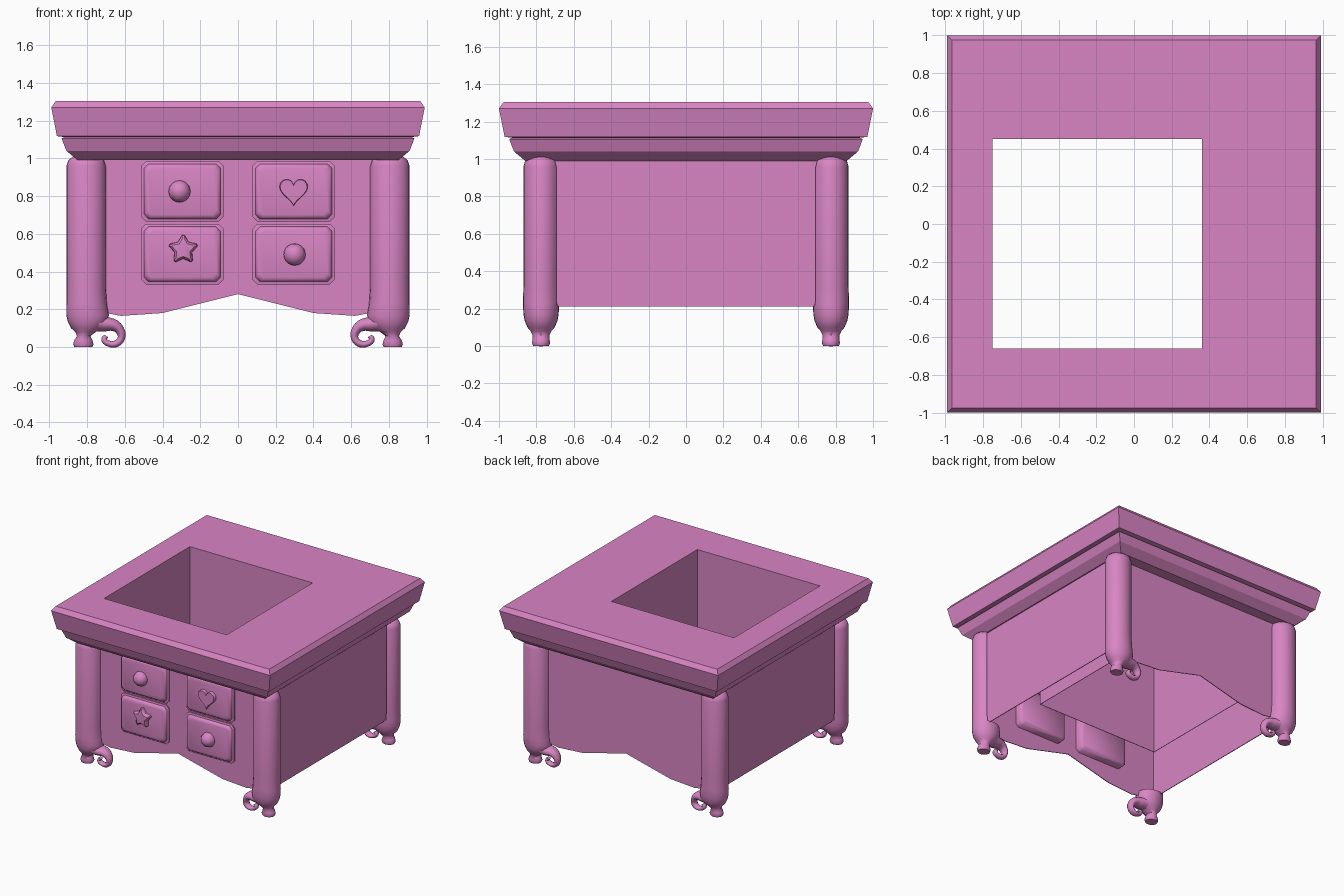
import bpy, bmesh, math
from mathutils import Vector

if "Cube" in bpy.data.objects:
    bpy.data.objects.remove(bpy.data.objects["Cube"], do_unlink=True)

COLOR = (0.69, 0.235, 0.55, 1)
pink = bpy.data.materials.new("orchid pink")
pink.use_nodes = True
pink.diffuse_color = COLOR
pink.node_tree.nodes["Principled BSDF"].inputs["Base Color"].default_value = COLOR


def activate(ob):
    bpy.ops.object.select_all(action='DESELECT')
    ob.select_set(True)
    bpy.context.view_layer.objects.active = ob


def finish(name, bm, smooth=None):
    bmesh.ops.remove_doubles(bm, verts=bm.verts, dist=0.0001)
    bmesh.ops.recalc_face_normals(bm, faces=bm.faces)
    me = bpy.data.meshes.new(name)
    bm.to_mesh(me)
    bm.free()
    me.materials.append(pink)
    ob = bpy.data.objects.new(name, me)
    bpy.context.collection.objects.link(ob)
    if smooth:
        activate(ob)
        bpy.ops.object.shade_smooth_by_angle(angle=math.radians(smooth))
    return ob


def loft(bm, rings, loop=False):
    """Skin a list of equal point rings; cap the ends unless it loops."""
    rows = [[bm.verts.new(p) for p in ring] for ring in rings]
    n = len(rows[0])
    pairs = list(zip(rows, rows[1:])) + ([(rows[-1], rows[0])] if loop else [])
    for a, b in pairs:
        for i in range(n):
            j = (i + 1) % n
            bm.faces.new((a[i], a[j], b[j], b[i]))
    if not loop:
        bm.faces.new(rows[0])
        bm.faces.new(rows[-1])


def rect(x0, x1, y0, y1, z):
    return [(x0, y0, z), (x1, y0, z), (x1, y1, z), (x0, y1, z)]


# Moulded top with an off-centre open well that hangs below it
PROFILE = [(0.86, 0.99), (0.92, 1.04), (0.945, 1.105), (0.93, 1.113),
           (0.97, 1.118), (1.0, 1.27), (0.975, 1.305)]
rings = [rect(-h + 0.01, h - 0.01, -h, h, z) for h, z in PROFILE]
for grow, z in ((0, 1.305), (0, 0.53), (0.004, 0.53), (0.004, 0.99)):
    rings.append(rect(-0.75 - grow, 0.36 + grow, -0.66 - grow, 0.45 + grow, z))
bm = bmesh.new()
loft(bm, rings, loop=True)
finish("table_top", bm)

# Front and back aprons with a shaped lower edge
WALL_X, WALL_Y, THIN = 0.838, 0.77, 0.003
HALF = [(0, 0.28), (0.2, 0.23), (0.4, 0.18), (0.62, 0.165), (0.7, 0.18), (WALL_X, 0.21)]
for name, y in (("front_apron", -WALL_Y), ("back_apron", WALL_Y)):
    edge = [(-x, z) for x, z in reversed(HALF[1:])] + HALF
    outline = edge + [(WALL_X, 1.0), (-WALL_X, 1.0)]
    bm = bmesh.new()
    loft(bm, [[(x, y + d, z) for x, z in outline] for d in (-THIN, THIN)])
    finish(name, bm)

# Plain side panels
for name, x in (("left_panel", WALL_X), ("right_panel", -WALL_X)):
    bm = bmesh.new()
    loft(bm, [rect(x - THIN, x + THIN, -WALL_Y, WALL_Y, z) for z in (0.21, 1.0)])
    finish(name, bm)

# Legs: z, centre x, x radius, y radius
LEG = [(0, 0.82, 0.048, 0.042), (0.015, 0.82, 0.054, 0.048), (0.035, 0.82, 0.048, 0.046),
       (0.058, 0.818, 0.036, 0.045), (0.08, 0.808, 0.055, 0.056), (0.1, 0.8, 0.085, 0.073),
       (0.135, 0.797, 0.106, 0.088), (0.17, 0.797, 0.113, 0.094), (0.22, 0.802, 0.108, 0.097),
       (0.23, 0.802, 0.107, 0.097), (0.32, 0.805, 0.104, 0.094), (0.96, 0.805, 0.104, 0.094),
       (0.99, 0.805, 0.094, 0.085), (1.01, 0.805, 0.07, 0.065), (1.02, 0.805, 0.035, 0.032)]
# Scroll: x, z, thickness
SCROLL = [(0.78, 0.135, 2.2), (0.71, 0.122, 1.6), (0.66, 0.116, 1.3), (0.627, 0.09, 1.0),
          (0.618, 0.05, 0.8), (0.643, 0.019, 0.75), (0.685, 0.018, 0.65),
          (0.71, 0.04, 0.6), (0.698, 0.058, 0.5)]
SIDES = 24


def leg_ring(z, cx, rx, ry):
    """Ellipse; above the panels' lower edge the part inside the body is cut off."""
    pts = []
    for i in range(SIDES):
        a = math.tau * i / SIDES
        x, y = cx + rx * math.cos(a), 0.775 + ry * math.sin(a)
        if z > 0.225 and x < WALL_X and y < WALL_Y:
            x, y = WALL_X, WALL_Y
        pts.append((x, y, z))
    return pts


for sy, fb in ((-1, "front"), (1, "back")):
    for sx, lr in ((1, "left"), (-1, "right")):
        bm = bmesh.new()
        loft(bm, [[(sx * x, sy * y, z) for x, y, z in leg_ring(*row)] for row in LEG])
        finish(f"{fb}_{lr}_leg", bm, 50)

        cu = bpy.data.curves.new("scroll", 'CURVE')
        cu.dimensions = '3D'
        cu.bevel_depth = 0.026
        cu.bevel_resolution = 3
        cu.resolution_u = 5
        cu.use_fill_caps = True
        sp = cu.splines.new('BEZIER')
        sp.bezier_points.add(len(SCROLL) - 1)
        for p, (x, z, r) in zip(sp.bezier_points, SCROLL):
            p.co = (sx * x, 0, z)
            p.radius = r
            p.handle_left_type = p.handle_right_type = 'AUTO'
        cu.materials.append(pink)
        ob = bpy.data.objects.new(f"{fb}_{lr}_foot_scroll", cu)
        bpy.context.collection.objects.link(ob)
        ob.scale.y = 1.4
        ob.location.y = sy * 0.775
        activate(ob)
        bpy.ops.object.convert(target='MESH')
        bpy.ops.object.shade_smooth_by_angle(angle=math.radians(60))


# Drawers: a cut-corner slab with a rounded raised front
def cut_rect(cx, cz, w, h, c, y):
    pts = []
    for sx, sz in ((1, 1), (-1, 1), (-1, -1), (1, -1)):
        pair = [(cx + sx * w, y, cz + sz * (h - c)), (cx + sx * (w - c), y, cz + sz * h)]
        pts += pair if sx * sz > 0 else pair[::-1]
    return pts


STEPS = [(0.014, -0.7), (0.0, -0.715), (0.0, -0.782), (0.014, -0.786),
         (0.016, -0.795), (0.024, -0.806), (0.036, -0.81)]
for row, cz in (("upper", 0.825), ("lower", 0.492)):
    for side, cx in (("left", 0.295), ("right", -0.295)):
        bm = bmesh.new()
        loft(bm, [cut_rect(cx, cz, 0.217 - i, 0.16 - i, 0.024, y) for i, y in STEPS])
        finish(f"{row}_{side}_drawer", bm, 50)

# Round knobs
for name, x, z in (("upper_right_knob", -0.31, 0.825), ("lower_left_knob", 0.3, 0.49)):
    bm = bmesh.new()
    bmesh.ops.create_uvsphere(bm, u_segments=16, v_segments=10, radius=0.058)
    bmesh.ops.translate(bm, verts=bm.verts, vec=Vector((x, -0.81, z)))
    finish(name, bm, 40)


# Shaped knobs: an outline that shrinks slightly toward its front
def shaped_knob(name, outline, cx, cz, steps):
    bm = bmesh.new()
    loft(bm, [[(cx + x * s, y, cz + z * s) for x, z in outline] for s, y in steps])
    finish(name, bm, 35)


heart = []
for i in range(32):
    t = math.tau * i / 32
    heart.append((0.0047 * 16 * math.sin(t) ** 3,
                  0.005 * (13 * math.cos(t) - 5 * math.cos(2 * t)
                           - 2 * math.cos(3 * t) - math.cos(4 * t))))
shaped_knob("heart_knob", heart, 0.295, 0.83,
            [(1, -0.78), (1, -0.83), (0.95, -0.836)])

star = []
for i in range(10):
    a = math.pi / 2 + i * math.pi / 5
    if i % 2:
        star.append((0.049 * math.cos(a), 0.049 * math.sin(a)))
    else:
        star += [(0.078 * math.cos(a + d), 0.078 * math.sin(a + d)) for d in (-0.08, 0.08)]
shaped_knob("star_knob", star, -0.29, 0.517,
            [(0.95, -0.78), (1, -0.82), (0.95, -0.835), (0.75, -0.845)])
